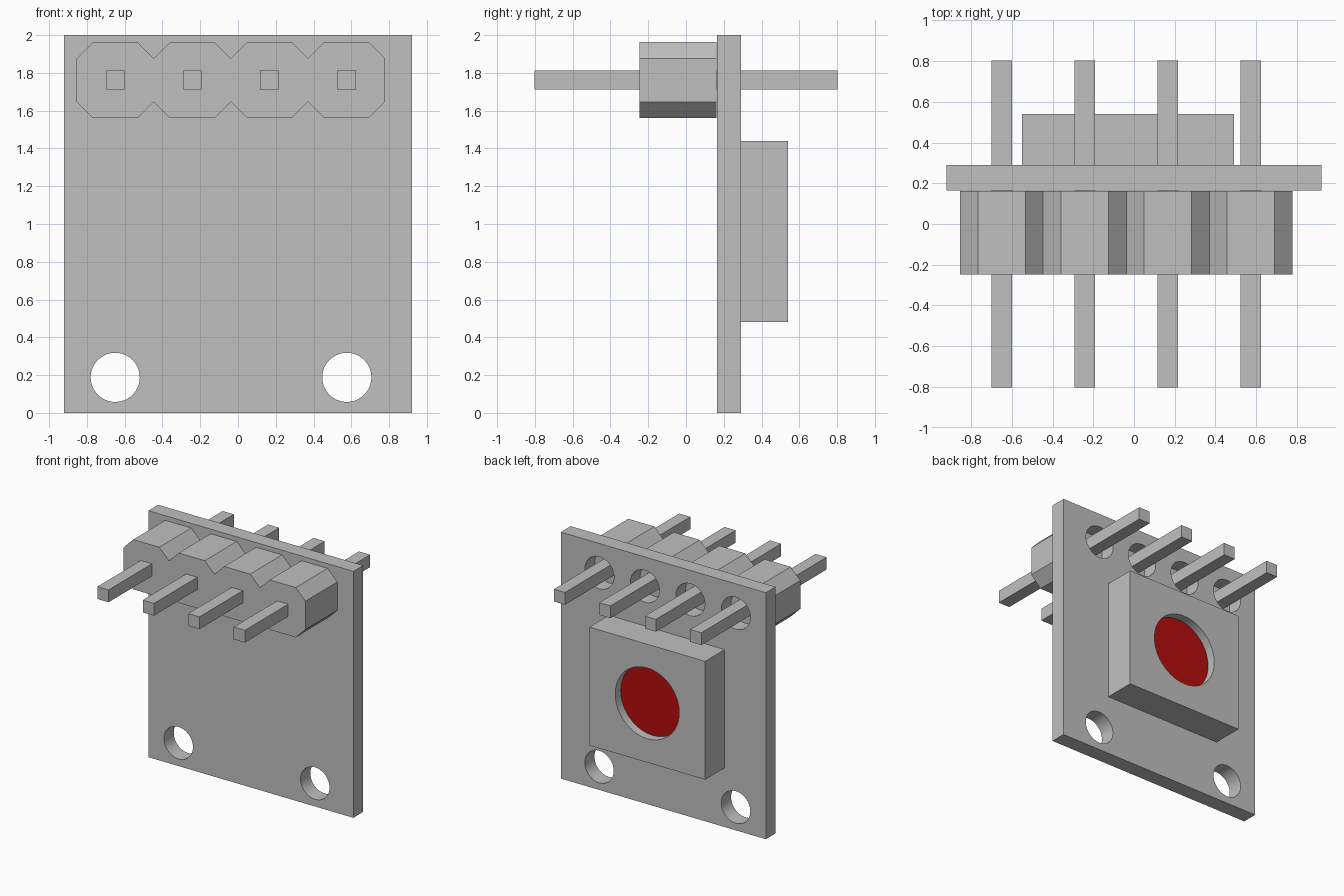
import bpy, bmesh, math

cube = bpy.data.objects.get("Cube")
if cube:
    bpy.data.objects.remove(cube, do_unlink=True)


def make_material(name, rgb):
    m = bpy.data.materials.new(name)
    m.use_nodes = True
    m.diffuse_color = (*rgb, 1)
    m.node_tree.nodes["Principled BSDF"].inputs["Base Color"].default_value = (*rgb, 1)
    return m


GREY = make_material("light grey", (0.527, 0.527, 0.527))
RED = make_material("deep red", (0.46, 0.004, 0.004))


def rect(x0, x1, z0, z1):
    return [(x0, z0), (x1, z0), (x1, z1), (x0, z1)]


def circle(cx, cz, r, n=64):
    return [(cx + r * math.cos(2 * math.pi * i / n),
             cz + r * math.sin(2 * math.pi * i / n)) for i in range(n)]


def slab(name, loops, y0, y1, mat):
    """Solid between y0 and y1; the first x-z loop is the outline, the others are holes."""
    curve = bpy.data.curves.new(name, 'CURVE')
    curve.dimensions = '2D'
    curve.fill_mode = 'BOTH'
    curve.extrude = (y1 - y0) / 2
    for loop in loops:
        s = curve.splines.new('POLY')
        s.points.add(len(loop) - 1)
        for p, (x, z) in zip(s.points, loop):
            p.co = (x, z, 0, 1)
        s.use_cyclic_u = True
    temp = bpy.data.objects.new(name + "_outline", curve)
    bpy.context.collection.objects.link(temp)
    graph = bpy.context.evaluated_depsgraph_get()
    mesh = bpy.data.meshes.new_from_object(temp.evaluated_get(graph))
    bpy.data.objects.remove(temp, do_unlink=True)

    # Weld the caps to the walls and stand the slab upright
    bm = bmesh.new()
    bm.from_mesh(mesh)
    bmesh.ops.remove_doubles(bm, verts=bm.verts, dist=1e-5)
    for v in bm.verts:
        x, z, d = v.co
        v.co = (x, (y0 + y1) / 2 - d, z)
    bmesh.ops.recalc_face_normals(bm, faces=bm.faces)
    bm.to_mesh(mesh)
    bm.free()
    mesh.name = name
    mesh.materials.clear()
    mesh.materials.append(mat)
    obj = bpy.data.objects.new(name, mesh)
    bpy.context.collection.objects.link(obj)
    bpy.ops.object.select_all(action='DESELECT')
    obj.select_set(True)
    bpy.context.view_layer.objects.active = obj
    bpy.ops.object.shade_smooth_by_angle(angle=math.radians(30))
    return obj


PITCH = 0.408
PIN_X = [-0.65 + PITCH * i for i in range(4)]
PIN_Z = 1.762
HOLE_R = 0.13
BOARD_FRONT, BOARD_BACK = 0.165, 0.29

# Circuit board with two mounting holes and four pin holes
holes = [circle(x, 0.188, HOLE_R) for x in (-0.65, 0.576)]
holes += [circle(x, PIN_Z, HOLE_R) for x in PIN_X]
slab("circuit_board", [rect(-0.92, 0.92, 0, 2)] + holes, BOARD_FRONT, BOARD_BACK, GREY)

# Header block: a row of joined octagons
HALF, FLAT, TOP, NOTCH = PITCH / 2, 0.117, 0.202, 0.115
bottom, top = [], []
for x in PIN_X:
    bottom += [(x - HALF, PIN_Z - NOTCH), (x - FLAT, PIN_Z - TOP), (x + FLAT, PIN_Z - TOP)]
    top += [(x - HALF, PIN_Z + NOTCH), (x - FLAT, PIN_Z + TOP), (x + FLAT, PIN_Z + TOP)]
end = PIN_X[-1] + HALF
bottom.append((end, PIN_Z - NOTCH))
top.append((end, PIN_Z + NOTCH))
slab("pin_header", [bottom + top[::-1]], -0.247, BOARD_FRONT - 0.003, GREY)

# Square pins through the header and the board
for i, x in enumerate(PIN_X):
    slab(f"pin_{i + 1}", [rect(x - 0.05, x + 0.05, PIN_Z - 0.05, PIN_Z + 0.05)],
         -0.803, 0.803, GREY)

# Sensor housing on the back, with a round opening and a sunken red lens
CX, CZ, LENS_R = -0.03, 0.96, 0.287
slab("sensor_housing", [rect(-0.55, 0.49, 0.48, 1.44), circle(CX, CZ, LENS_R)],
     BOARD_BACK, 0.54, GREY)
slab("sensor_lens", [circle(CX, CZ, LENS_R)], BOARD_BACK, 0.47, RED)
